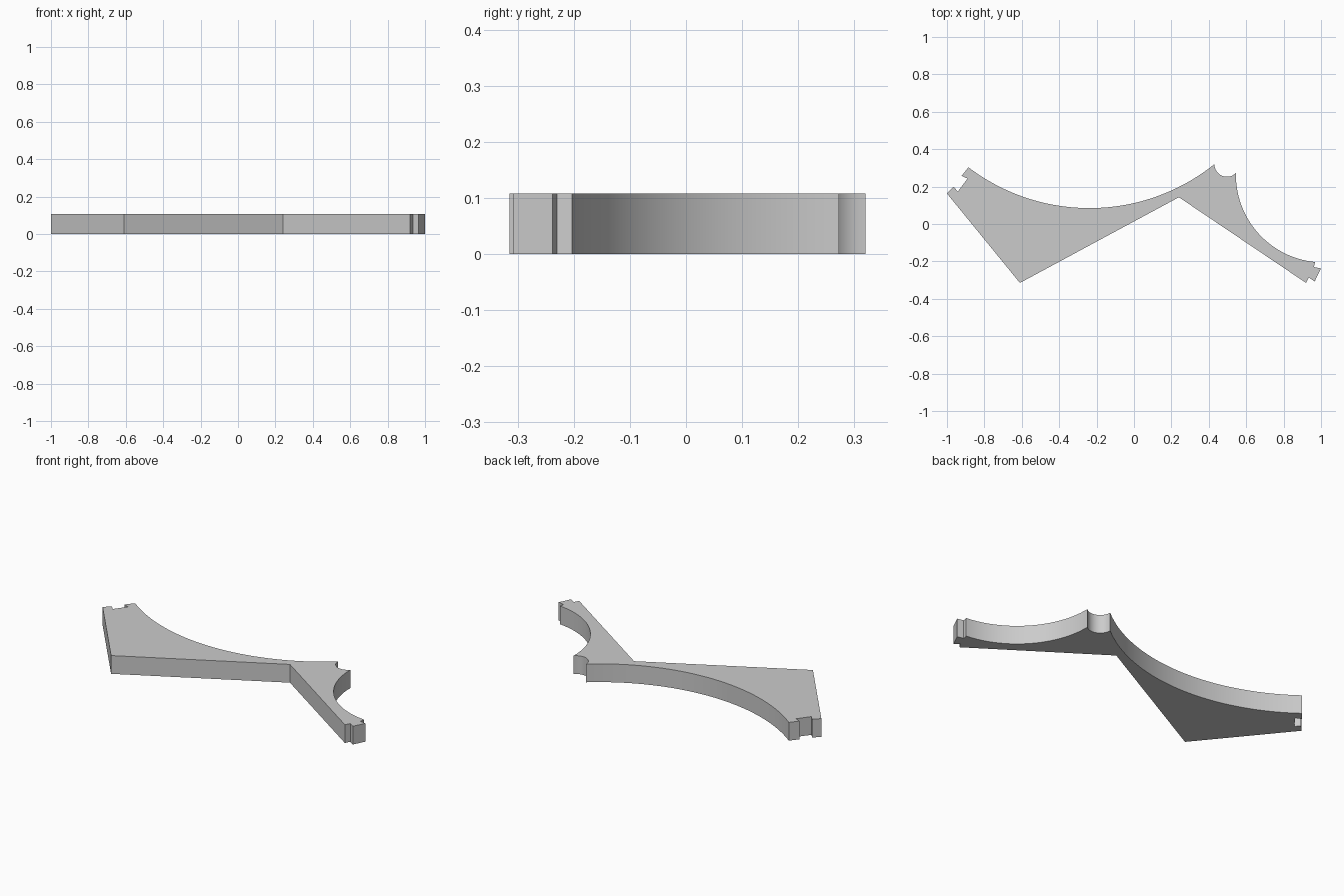
import bpy, bmesh, math
from mathutils import Vector

if "Cube" in bpy.data.objects:
    bpy.data.objects.remove(bpy.data.objects["Cube"], do_unlink=True)

HEIGHT = 0.108


def arc(a, mid, b, steps):
    """Points on the circle through a, mid and b, from a to b."""
    a, mid, b = Vector(a), Vector(mid), Vector(b)
    u, v = mid - a, b - a
    d = 2 * u.cross(v)
    c = a + Vector((v.y * u.dot(u) - u.y * v.dot(v),
                    u.x * v.dot(v) - v.x * u.dot(u))) / d
    r = (a - c).length
    start = math.atan2(a.y - c.y, a.x - c.x)
    sweep = (math.atan2(b.y - c.y, b.x - c.x) - start) % math.tau
    if d < 0:
        sweep -= math.tau
    return [(c.x + r * math.cos(start + sweep * i / steps),
             c.y + r * math.sin(start + sweep * i / steps))
            for i in range(steps + 1)]


# Outline of the bracket, seen from above
socket_end = [(-1, 0.163), (-0.965, 0.2), (-0.942, 0.173),
              (-0.89, 0.243), (-0.922, 0.257)]
long_curve = arc((-0.885, 0.303), (-0.235, 0.085), (0.43, 0.32), 48)
small_hollow = arc((0.43, 0.32), (0.483, 0.254), (0.545, 0.273), 14)
short_curve = arc((0.545, 0.273), (0.687, -0.073), (0.968, -0.203), 32)
tongue_end = [(0.962, -0.23), (1, -0.238), (0.966, -0.307),
              (0.935, -0.286), (0.92, -0.315)]
straight_edges = [(0.24, 0.143), (-0.61, -0.315)]
outline = (socket_end + long_curve + small_hollow[1:] + short_curve[1:]
           + tongue_end + straight_edges)

# Extruded plate
bm = bmesh.new()
base = bm.faces.new([bm.verts.new((x, y, 0)) for x, y in outline])
top = bmesh.ops.extrude_face_region(bm, geom=[base])["geom"]
bmesh.ops.translate(bm, vec=(0, 0, HEIGHT),
                    verts=[g for g in top if isinstance(g, bmesh.types.BMVert)])
bmesh.ops.recalc_face_normals(bm, faces=bm.faces)
bmesh.ops.triangulate(bm, faces=[f for f in bm.faces if len(f.verts) > 4])
mesh = bpy.data.meshes.new("curved_bracket")
bm.to_mesh(mesh)
bm.free()
bracket = bpy.data.objects.new("curved_bracket", mesh)
bpy.context.collection.objects.link(bracket)

# Plain grey finish
grey = bpy.data.materials.new("light_grey")
grey.use_nodes = True
colour = (0.6, 0.6, 0.6, 1)
grey.diffuse_color = colour
grey.node_tree.nodes["Principled BSDF"].inputs["Base Color"].default_value = colour
mesh.materials.append(grey)

# Smooth curves with sharp corners
bpy.ops.object.select_all(action="DESELECT")
bracket.select_set(True)
bpy.context.view_layer.objects.active = bracket
bpy.ops.object.shade_smooth_by_angle(angle=math.radians(25))
